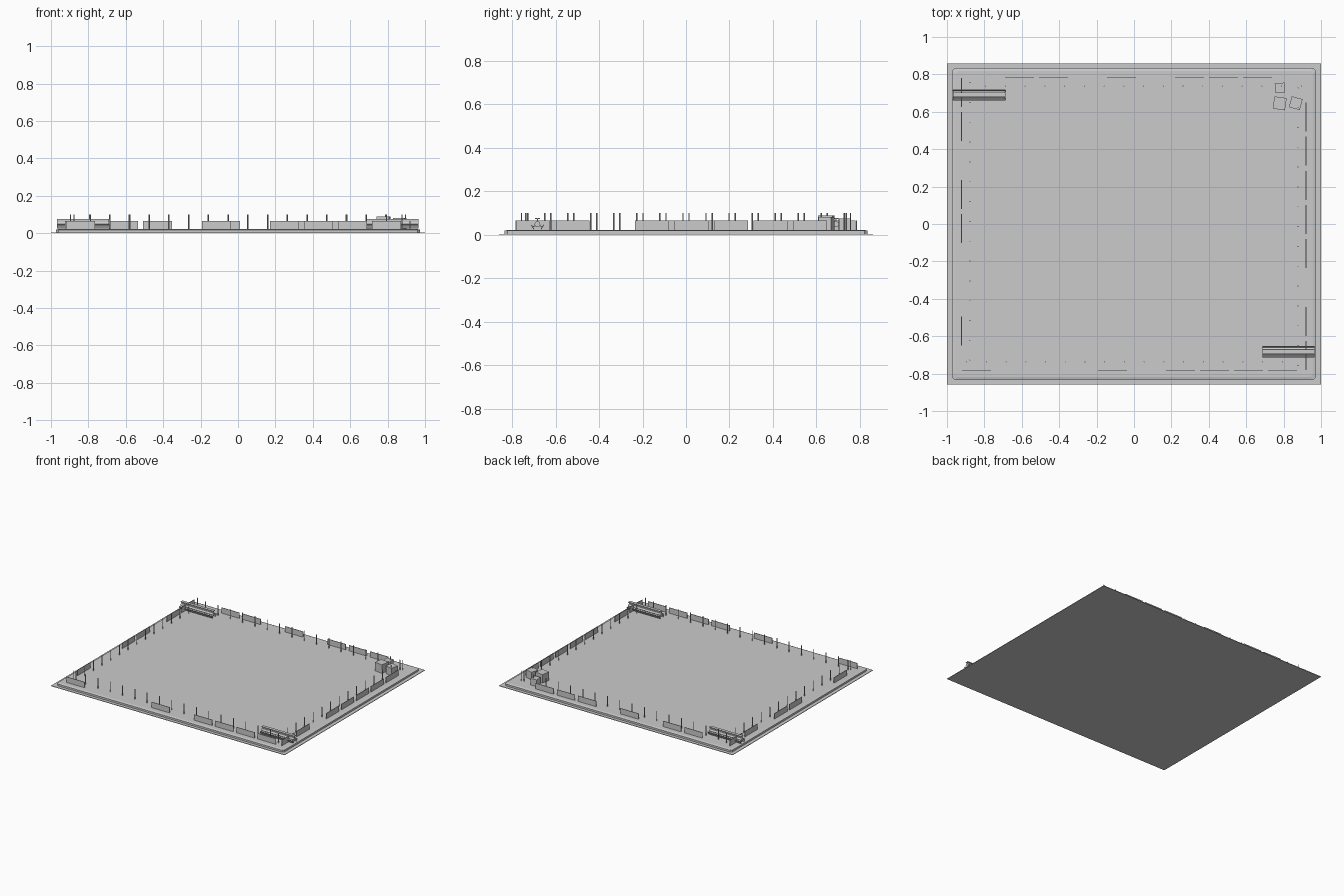
import bpy, bmesh, math
from mathutils import Matrix, Vector

if "Cube" in bpy.data.objects:
    bpy.data.objects.remove(bpy.data.objects["Cube"])

GREY = bpy.data.materials.new("plain_grey")
GREY.diffuse_color = (0.6, 0.6, 0.6, 1)
GREY.use_nodes = True
GREY.node_tree.nodes["Principled BSDF"].inputs["Base Color"].default_value = GREY.diffuse_color
FLOOR = 0.022          # top of the raised slab


def finish(name, bm):
    bmesh.ops.recalc_face_normals(bm, faces=bm.faces)
    me = bpy.data.meshes.new(name)
    bm.to_mesh(me)
    bm.free()
    me.materials.append(GREY)
    ob = bpy.data.objects.new(name, me)
    bpy.context.collection.objects.link(ob)
    return ob


def box(bm, centre, size, rot=Matrix()):
    m = Matrix.Translation(centre) @ rot @ Matrix.Diagonal((*size, 1))
    bmesh.ops.create_cube(bm, size=1, matrix=m)


def rod(bm, centre, r, length, sides, rot=Matrix()):
    bmesh.ops.create_cone(bm, cap_ends=True, segments=sides, radius1=r, radius2=r,
                          depth=length, matrix=Matrix.Translation(centre) @ rot)


# thin base plate
bm = bmesh.new()
box(bm, (0, 0, 0.002), (2, 1.718, 0.004))
finish("base_plate", bm)

# raised slab with clipped corners and a sloped rim
bm = bmesh.new()
rings = []
for hx, hy, z in ((0.973, 0.834, 0.003), (0.973, 0.834, 0.018), (0.957, 0.818, FLOOR)):
    c = 0.014
    quarter = [(hx, hy - c), (hx - c, hy)]
    pts = quarter + [(-x, y) for x, y in quarter[::-1]]
    pts += [(-x, -y) for x, y in pts]
    rings.append([bm.verts.new((x, y, z)) for x, y in pts])
bm.faces.new(rings[0])
bm.faces.new(rings[-1])
for a, b in zip(rings, rings[1:]):
    for i in range(8):
        j = (i + 1) % 8
        bm.faces.new((a[i], a[j], b[j], b[i]))
finish("raised_slab", bm)

# fence panels: regular pitch, some slots left empty
W, H, T, PITCH = 0.155, 0.043, 0.004, 0.182
zc = FLOOR + H / 2
sides = {
    "front": (-0.782, [0, 4, 6, 7, 8, 9]),
    "back": (0.784, [1, 2, 3, 5, 7, 8]),
    "right": (0.92, [0, 1, 3, 4, 5, 6, 7]),
    "left": (-0.922, [0, 1, 3, 4, 7]),
}
for side, (off, slots) in sides.items():
    bm = bmesh.new()
    sign = 1 if side in ("front", "right") else -1
    for k in slots:
        if side in ("front", "back"):
            box(bm, (sign * (-0.843 + PITCH * k), off, zc), (W, T, H))
        else:
            box(bm, (off, sign * (-0.703 + PITCH * k), zc), (T, W, H))
    finish(side + "_panels", bm)

# slim posts, the same layout turned by half a turn for the opposite sides
POST_H = 0.078
for sign, names in ((1, ("front", "right")), (-1, ("back", "left"))):
    bm = bmesh.new()
    for k in range(17):
        rod(bm, (sign * (-0.895 + 0.1055 * k), -sign * 0.737, FLOOR + POST_H / 2), 0.003, POST_H, 6)
    finish(names[0] + "_posts", bm)
    bm = bmesh.new()
    for k in range(15):
        rod(bm, (sign * 0.877, sign * (-0.756 + 0.106 * k), FLOOR + POST_H / 2), 0.003, POST_H, 6)
    finish(names[1] + "_posts", bm)

# long barriers: hexagonal core with three fins, each ending in a plank
for name, cx, cy in (("back_left_barrier", -0.828, 0.69), ("front_right_barrier", 0.826, -0.683)):
    bm = bmesh.new()
    mid = Vector((cx, cy, 0.048))
    rod(bm, mid, 0.014, 0.278, 6, Matrix.Rotation(math.pi / 2, 4, 'Y'))
    for i in range(3):
        rot = Matrix.Rotation(i * math.tau / 3, 4, 'X')
        box(bm, mid + rot @ Vector((0, 0, 0.018)), (0.278, 0.004, 0.016), rot)
        box(bm, mid + rot @ Vector((0, 0, 0.026)), (0.28, 0.024, 0.004), rot)
    finish(name, bm)

# crates in the back right corner
for name, x, y, s, deg in (("large_crate", 0.779, 0.645, 0.066, -8),
                           ("middle_crate", 0.865, 0.646, 0.06, -15),
                           ("small_crate", 0.78, 0.728, 0.052, 4)):
    bm = bmesh.new()
    box(bm, (x, y, FLOOR + s / 2), (s, s, s), Matrix.Rotation(math.radians(deg), 4, 'Z'))
    finish(name, bm)
